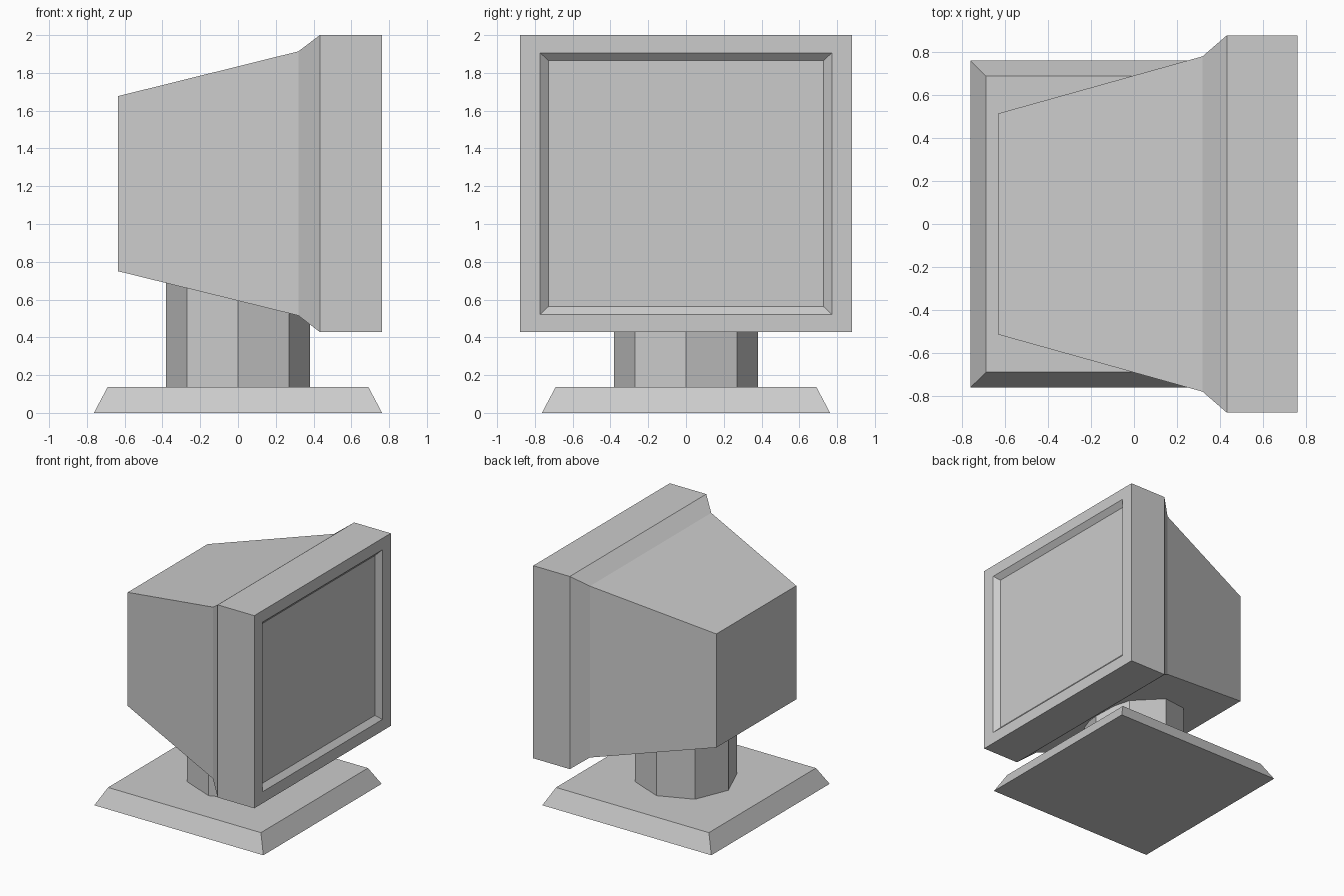
import bpy, bmesh, math

cube = bpy.data.objects.get("Cube")
if cube:
    bpy.data.objects.remove(cube, do_unlink=True)

grey = bpy.data.materials.new("plain_grey")
grey.use_nodes = True
colour = (0.6, 0.6, 0.6, 1)
grey.diffuse_color = colour
grey.node_tree.nodes["Principled BSDF"].inputs["Base Color"].default_value = colour


def loft(name, rings):
    """Skin a list of closed rings with flat faces and cap both ends."""
    bm = bmesh.new()
    loops = [[bm.verts.new(p) for p in ring] for ring in rings]
    for a, b in zip(loops, loops[1:]):
        n = len(a)
        for i in range(n):
            j = (i + 1) % n
            bm.faces.new((a[i], a[j], b[j], b[i]))
    bm.faces.new(loops[0][::-1])
    bm.faces.new(loops[-1])
    bmesh.ops.recalc_face_normals(bm, faces=bm.faces)
    mesh = bpy.data.meshes.new(name)
    bm.to_mesh(mesh)
    bm.free()
    mesh.materials.append(grey)
    obj = bpy.data.objects.new(name, mesh)
    bpy.context.collection.objects.link(obj)
    return obj


def upright(x, half_y, low, high):
    """Rectangle facing along x."""
    return [(x, -half_y, low), (x, half_y, low), (x, half_y, high), (x, -half_y, high)]


def polygon(sides, radius, z, turn=0.0):
    """Regular polygon lying flat."""
    angles = [turn + math.tau * i / sides for i in range(sides)]
    return [(radius * math.cos(a), radius * math.sin(a), z) for a in angles]


# Bevelled square base plate
diagonal = math.sqrt(2)
loft("base", [polygon(4, half * diagonal, z, math.pi / 4)
              for half, z in ((0.763, 0), (0.69, 0.137))])

# Eight-sided pedestal, running up into the housing
loft("pedestal", [polygon(8, 0.382, z) for z in (0.137, 0.72)])

# Housing tapers to the back; the last rings form the bezel and recessed screen
loft("monitor_housing", [upright(*ring) for ring in (
    (-0.635, 0.515, 0.75, 1.677),
    (0.32, 0.782, 0.515, 1.914),
    (0.433, 0.88, 0.428, 2.0),
    (0.763, 0.88, 0.428, 2.0),
    (0.763, 0.772, 0.522, 1.906),
    (0.726, 0.729, 0.562, 1.866),
)])
